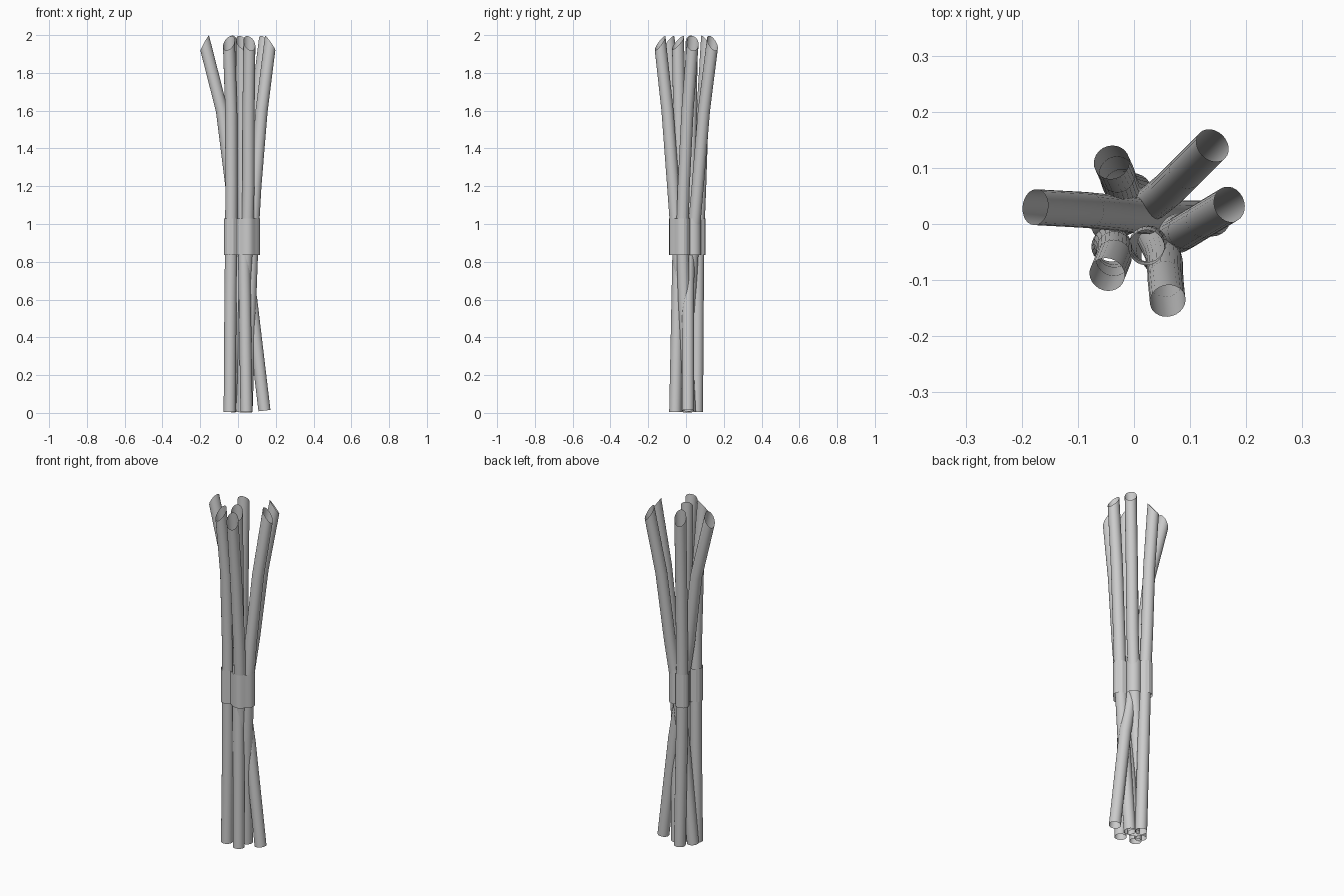
import bpy, bmesh, math
from mathutils import Vector

if "Cube" in bpy.data.objects:
    bpy.data.objects.remove(bpy.data.objects["Cube"])

SIDES = 24
R = 0.032

# Path points (x, y, z) from foot to slanted tip
STALKS = [
    [(.14, .01, .012), (.07, .01, .6), (.01, .015, .95), (-.035, .02, 1.2), (-.085, .025, 1.6), (-.176, .03, 1.957)],
    [(.0, .058, .005), (-.015, .062, .6), (-.022, .065, .95), (-.026, .075, 1.2), (-.03, .088, 1.6), (-.04, .11, 1.96)],
    [(-.045, .0, .005), (.0, .02, .6), (.035, .04, .95), (.062, .062, 1.2), (.095, .095, 1.6), (.14, .14, 1.957)],
    [(.045, .02, .005), (.065, -.01, .6), (.078, -.02, .95), (.092, -.012, 1.2), (.125, .008, 1.6), (.17, .035, 1.957)],
    [(.02, .02, .005), (.035, -.02, .6), (.05, -.05, .95), (.055, -.068, 1.2), (.056, -.098, 1.6), (.06, -.137, 1.957)],
    [(.045, -.057, .005), (.036, -.045, .6), (.03, -.038, .95), (.026, -.035, 1.2), (.023, -.036, 1.6), (.022, -.042, 1.96)],
    [(-.044, -.04, .005), (-.04, -.035, .6), (-.036, -.04, .95), (-.035, -.045, 1.2), (-.036, -.06, 1.6), (-.048, -.09, 1.957)],
]


def finish(bm, name, angle):
    bmesh.ops.recalc_face_normals(bm, faces=bm.faces)
    me = bpy.data.meshes.new(name)
    bm.to_mesh(me)
    bm.free()
    ob = bpy.data.objects.new(name, me)
    bpy.context.collection.objects.link(ob)
    bpy.ops.object.select_all(action='DESELECT')
    ob.select_set(True)
    bpy.context.view_layer.objects.active = ob
    bpy.ops.object.shade_smooth_by_angle(angle=math.radians(angle))
    return ob


def bridge(bm, rings):
    n = len(rings[0])
    for a, b in zip(rings, rings[1:]):
        for i in range(n):
            j = (i + 1) % n
            bm.faces.new((a[i], a[j], b[j], b[i]))


# Hollow stalk: open tube along the path, tip cut on a slant facing outward
def stalk(name, pts):
    pts = [Vector(p) for p in pts]
    out = Vector((pts[-1].x, pts[-1].y, 0)).normalized()
    bm = bmesh.new()
    rings = []
    for k, p in enumerate(pts):
        t = (pts[min(k + 1, len(pts) - 1)] - pts[max(k - 1, 0)]).normalized()
        u = (Vector((1, 0, 0)) - t * t.x).normalized()
        v = t.cross(u)
        ring = []
        for i in range(SIDES):
            a = 2 * math.pi * i / SIDES
            off = (u * math.cos(a) + v * math.sin(a)) * R
            if k == len(pts) - 1:
                off -= t * off.dot(out) * 1.1
            ring.append(bm.verts.new(p + off))
        rings.append(ring)
    bridge(bm, rings)
    return finish(bm, name, 40)


for n, path in enumerate(STALKS):
    stalk(f"stalk_{n + 1}", path)

# Binding band: follows the outline of the stalks where it wraps them
centres = [Vector(p[2][:2]) for p in STALKS]
mid = Vector((.017, .004))
COUNT = 40
GRIP = R + .007


def reach(a):
    d = Vector((math.cos(a), math.sin(a)))
    best = .05
    for c in centres:
        q = c - mid
        along = q.dot(d)
        h = GRIP ** 2 - (q.length_squared - along ** 2)
        if h > 0:
            best = max(best, along + math.sqrt(h))
    return best


bm = bmesh.new()
rings = []
for z in (.835, 1.03):
    ring = []
    for i in range(COUNT):
        a = 2 * math.pi * i / COUNT
        r = reach(a)
        ring.append(bm.verts.new((mid.x + r * math.cos(a), mid.y + r * math.sin(a), z)))
    rings.append(ring)
bridge(bm, rings)
finish(bm, "binding_band", 25)
